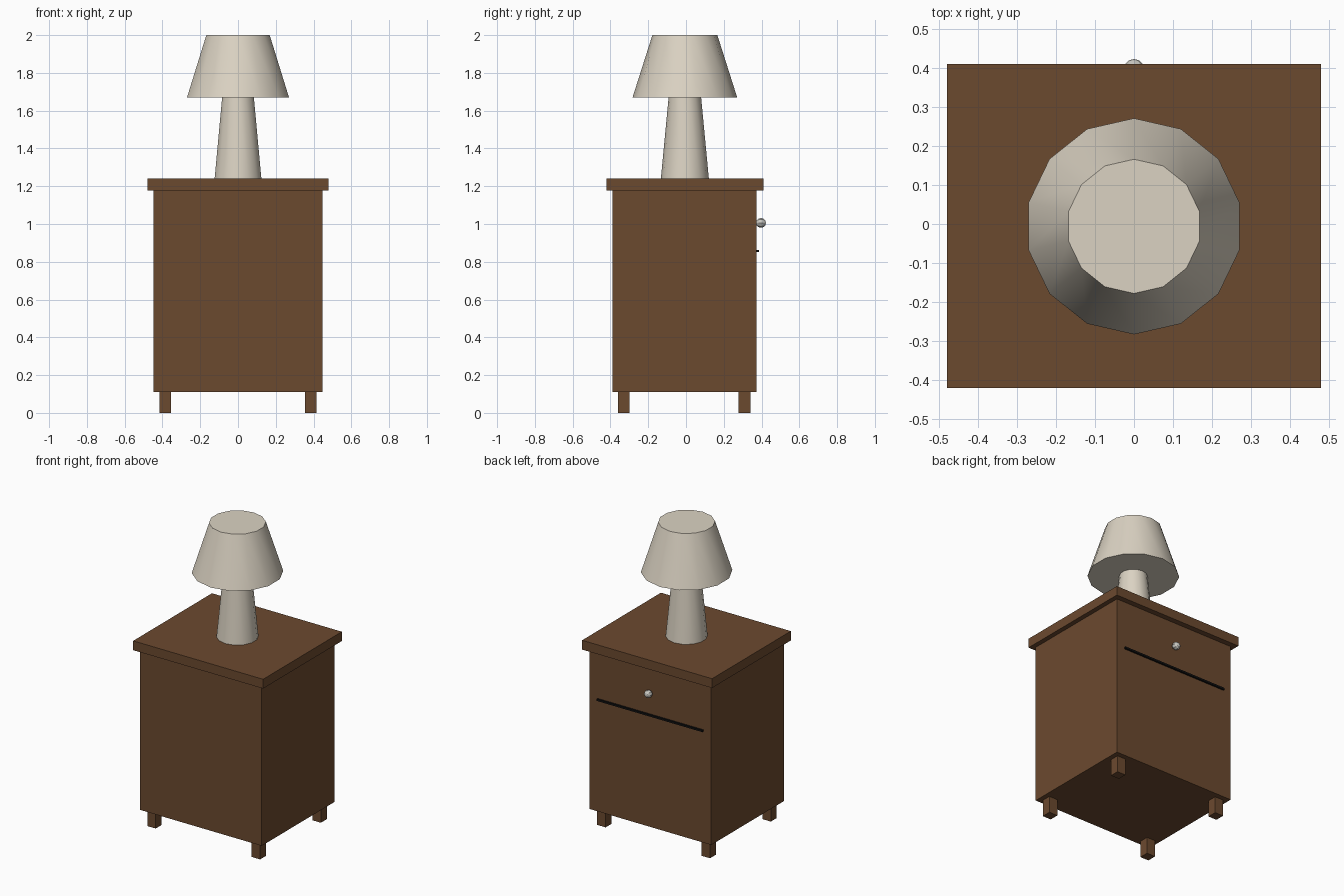
import bpy, math

if "Cube" in bpy.data.objects:
    bpy.data.objects.remove(bpy.data.objects["Cube"])


def material(name, rgb):
    m = bpy.data.materials.new(name)
    m.diffuse_color = (*rgb, 1)
    m.use_nodes = True
    m.node_tree.nodes["Principled BSDF"].inputs["Base Color"].default_value = m.diffuse_color
    return m


wood = material("brown wood", (0.148, 0.067, 0.028))
cream = material("cream", (0.71, 0.65, 0.545))
black = material("black", (0.006, 0.006, 0.006))
metal = material("grey metal", (0.58, 0.57, 0.53))


def finish(name, mat):
    ob = bpy.context.object
    ob.name = name
    ob.data.materials.append(mat)
    return ob


def box(name, x, y, z, mat):
    """Box from (min, max) ranges."""
    bpy.ops.mesh.primitive_cube_add(size=1, location=[sum(r) / 2 for r in (x, y, z)])
    bpy.context.object.scale = [r[1] - r[0] for r in (x, y, z)]
    bpy.ops.object.transform_apply(location=False, rotation=False, scale=True)
    return finish(name, mat)


def cone(name, r1, r2, z1, z2, mat):
    """14-sided frustum with a corner pointing to the back."""
    bpy.ops.mesh.primitive_cone_add(vertices=14, radius1=r1, radius2=r2, depth=z2 - z1,
                                    location=(0, -0.006, (z1 + z2) / 2))
    bpy.ops.object.shade_smooth_by_angle(angle=math.radians(40))
    return finish(name, mat)


# cabinet
box("cabinet_body", (-0.448, 0.448), (-0.39, 0.374), (0.11, 1.178), wood)
box("cabinet_top", (-0.479, 0.479), (-0.42, 0.41), (1.178, 1.24), wood)

# four legs
for sx in (-1, 1):
    for side, y in (("front", -0.33), ("back", 0.31)):
        x = sx * 0.385
        box(f"{side}_leg", (x - 0.031, x + 0.031), (y - 0.031, y + 0.031), (0, 0.112), wood)

# drawer line and knob on the back face
box("drawer_line", (-0.39, 0.39), (0.37, 0.386), (0.851, 0.863), black)
bpy.ops.mesh.primitive_uv_sphere_add(segments=8, ring_count=6, radius=0.026,
                                     location=(0, 0.397, 1.006),
                                     rotation=(math.pi / 2, 0, 0))
finish("drawer_knob", metal)

# lamp
cone("lamp_base", 0.127, 0.086, 1.24, 1.672, cream)
cone("lamp_shade", 0.277, 0.172, 1.67, 2.0, cream)
